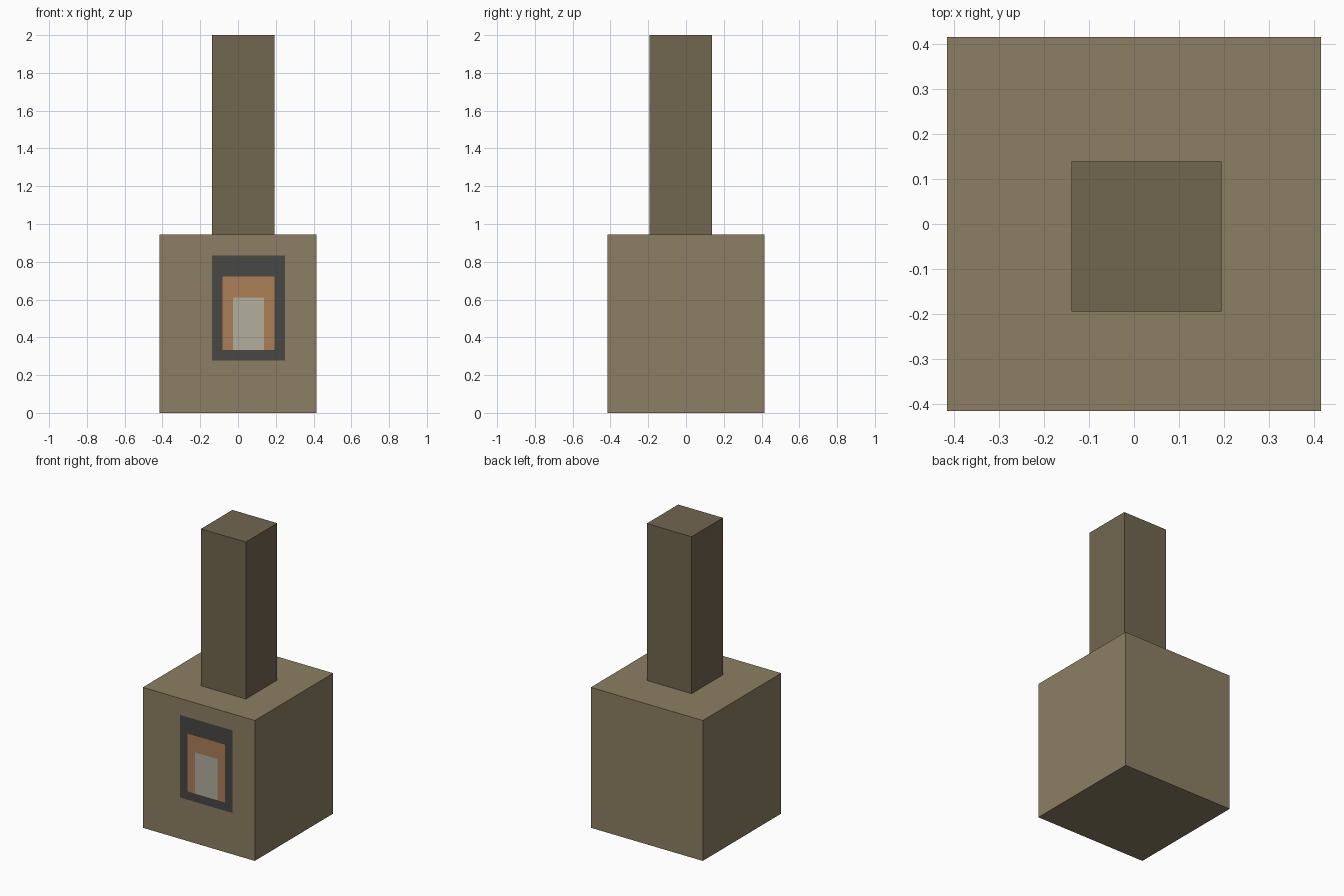
import bpy, bmesh
from mathutils import Vector

if "Cube" in bpy.data.objects:
    bpy.data.objects.remove(bpy.data.objects["Cube"])

U = 1 / 18  # one block of the model's grid


def material(name, rgb):
    lin = [(c / 255 / 12.92) if c < 11 else ((c / 255 + 0.055) / 1.055) ** 2.4 for c in rgb]
    m = bpy.data.materials.new(name)
    m.diffuse_color = (*lin, 1)
    m.use_nodes = True
    m.node_tree.nodes["Principled BSDF"].inputs["Base Color"].default_value = m.diffuse_color
    return m


def box(name, lo, hi, mats, panels=()):
    """Box between two corners (in blocks); panels (x0, x1, z0, z1) colour the front face flush."""
    bm = bmesh.new()
    bmesh.ops.create_cube(bm, size=1)
    lo, hi = Vector(lo), Vector(hi)
    for v in bm.verts:
        v.co = Vector([(lo[i] if v.co[i] < 0 else hi[i]) * U for i in range(3)])
    # Cut along the panel borders so the colours meet exactly
    cuts = {((1, 0, 0), x) for p in panels for x in p[:2]} | {((0, 0, 1), z) for p in panels for z in p[2:]}
    for normal, d in sorted(cuts):
        bmesh.ops.bisect_plane(bm, geom=bm.verts[:] + bm.edges[:] + bm.faces[:],
                               plane_co=Vector(normal) * d * U, plane_no=normal)
    bm.normal_update()
    for f in bm.faces:
        if f.normal.y < -0.9:
            c = f.calc_center_median() / U
            for i, (x0, x1, z0, z1) in enumerate(panels):
                if x0 < c.x < x1 and z0 < c.z < z1:
                    f.material_index = i + 1
    mesh = bpy.data.meshes.new(name)
    bm.to_mesh(mesh)
    bm.free()
    for m in mats:
        mesh.materials.append(m)
    ob = bpy.data.objects.new(name, mesh)
    bpy.context.collection.objects.link(ob)
    return ob


stone = material("stone", (140, 126, 98))
dark_stone = material("dark_stone", (113, 102, 79))
soot = material("soot", (71, 71, 69))
ember = material("ember", (171, 126, 86))
glow = material("glow", (178, 175, 158))

# Furnace body with flush mouth, fire and bright core
box("furnace_body", (-7.5, -7.5, 0), (7.5, 7.5, 17), [stone, soot, ember, glow],
    [(-2.5, 4.5, 5, 15), (-1.5, 3.5, 6, 13), (-0.5, 2.5, 6, 11)])

# Chimney, slightly off centre
box("chimney", (-2.5, -3.5, 17), (3.5, 2.5, 36), [dark_stone])
